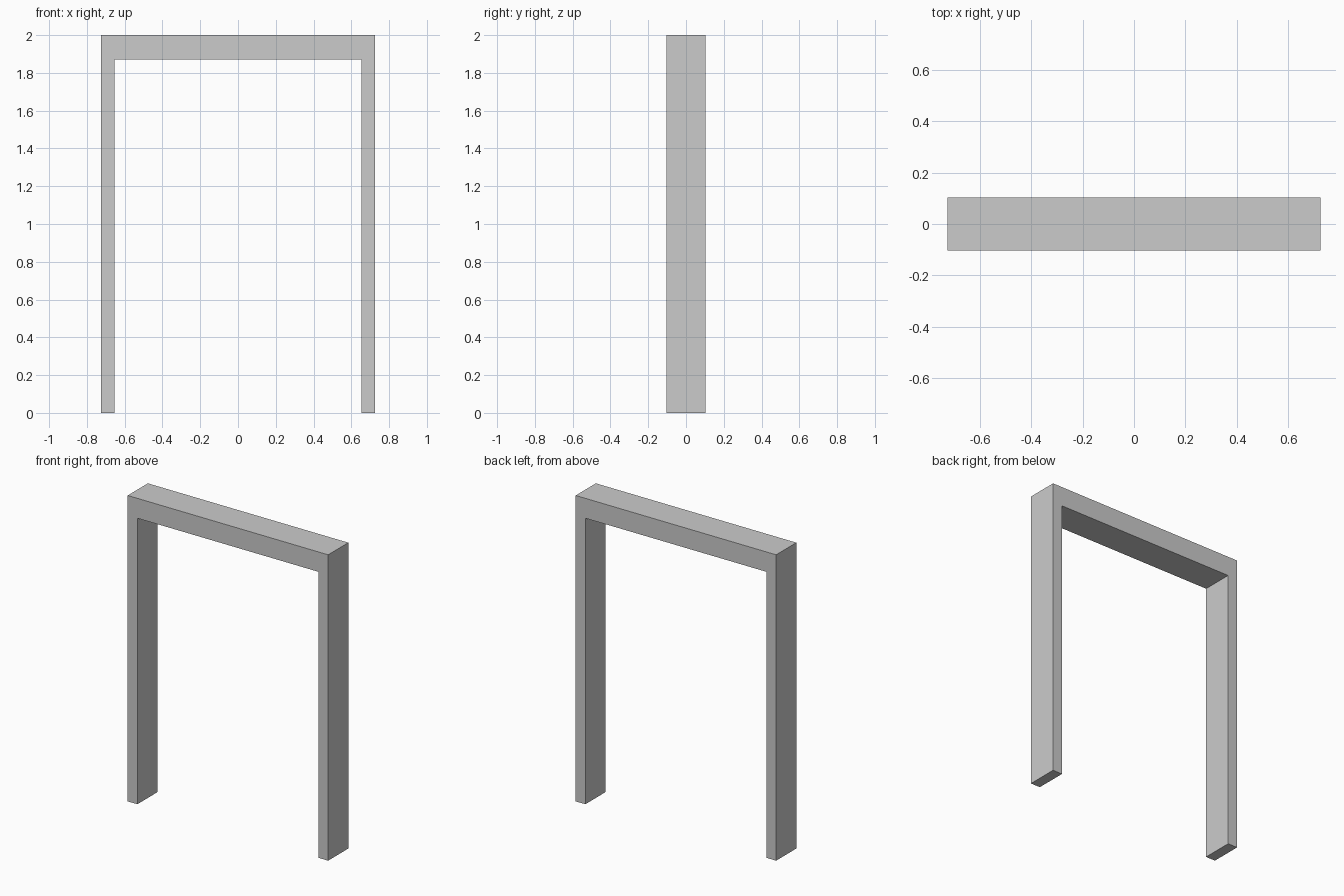
import bpy

if "Cube" in bpy.data.objects:
    bpy.data.objects.remove(bpy.data.objects["Cube"])

HALF_WIDTH = 0.725   # outer half span
POST = 0.07          # post thickness
DEPTH = 0.208
HEIGHT = 2.0
BEAM = 0.13          # beam height


def box(name, size, location):
    bpy.ops.mesh.primitive_cube_add(size=1, location=location)
    obj = bpy.context.object
    obj.name = name
    obj.scale = size
    bpy.ops.object.transform_apply(location=False, rotation=False, scale=True)
    return obj


# Side posts
for name, side in (("left_post", -1), ("right_post", 1)):
    box(name, (POST, DEPTH, HEIGHT), (side * (HALF_WIDTH - POST / 2), 0, HEIGHT / 2))

# Top beam fitted between the posts
box("top_beam", (2 * (HALF_WIDTH - POST), DEPTH, BEAM), (0, 0, HEIGHT - BEAM / 2))
